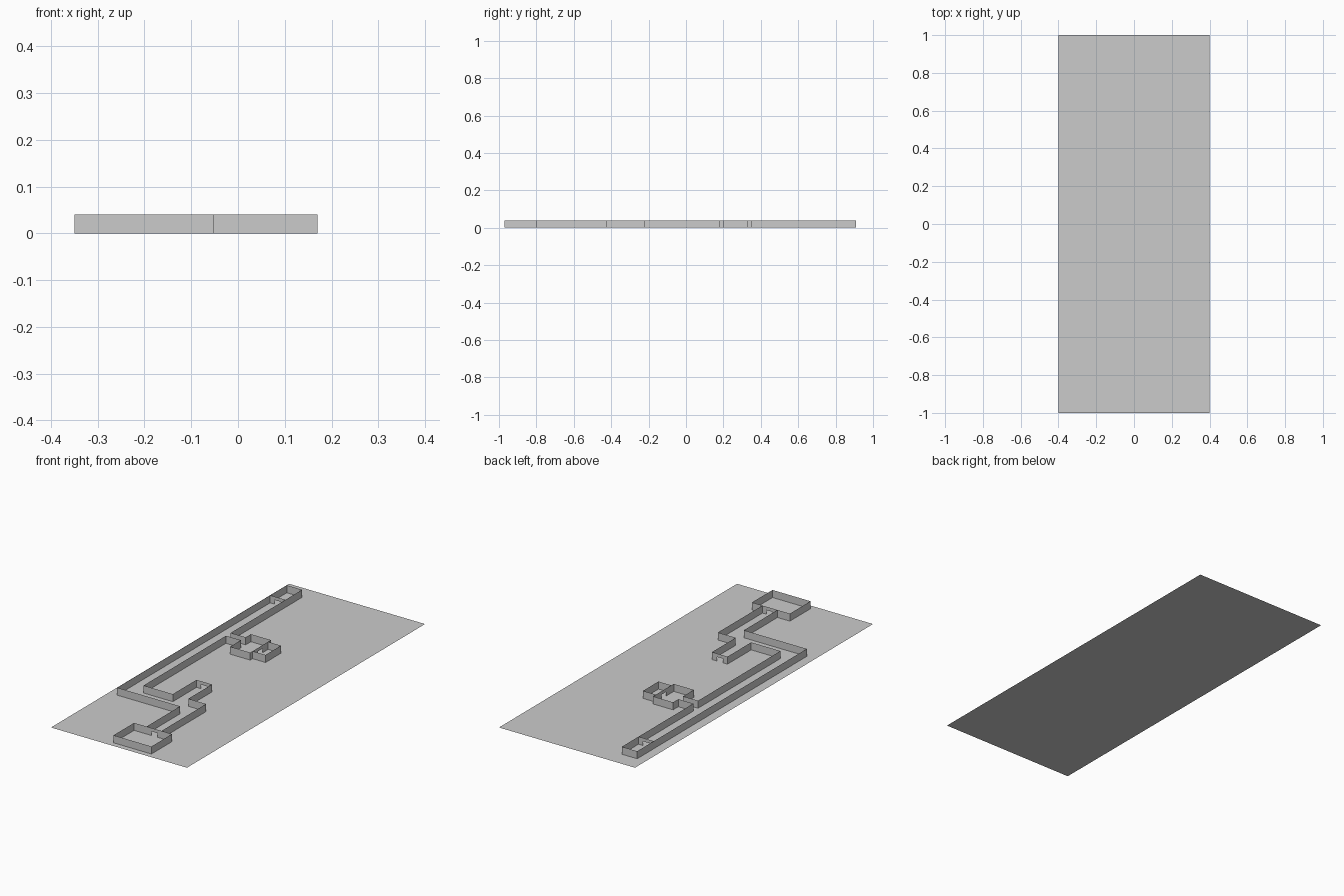
import bpy

if "Cube" in bpy.data.objects:
    bpy.data.objects.remove(bpy.data.objects["Cube"])

H = 0.04        # wall height
DOOR_W = 0.036  # doorway width
DOOR_H = 0.022  # doorway height


def make(name, verts, faces):
    me = bpy.data.meshes.new(name)
    me.from_pydata(verts, [], faces)
    me.update()
    ob = bpy.data.objects.new(name, me)
    bpy.context.collection.objects.link(ob)
    return ob


def wall(name, path):
    """Thin upright wall following a floor-plan path."""
    n = len(path)
    verts = [(x, y, 0) for x, y in path] + [(x, y, H) for x, y in path]
    make(name, verts, [(i, i + 1, i + 1 + n, i + n) for i in range(n - 1)])


def door_wall(name, a, b, c):
    """Straight wall from a to b with a doorway centred c units from a."""
    length = ((b[0] - a[0]) ** 2 + (b[1] - a[1]) ** 2) ** 0.5
    dx, dy = (b[0] - a[0]) / length, (b[1] - a[1]) / length
    lo, hi = c - DOOR_W / 2, c + DOOR_W / 2
    outline = [(0, 0), (lo, 0), (lo, DOOR_H), (hi, DOOR_H), (hi, 0),
               (length, 0), (length, H), (hi, H), (lo, H), (0, H)]
    verts = [(a[0] + dx * t, a[1] + dy * t, z) for t, z in outline]
    make(name, verts, [(0, 1, 2, 8, 9), (2, 3, 7, 8), (3, 4, 5, 6, 7)])


# Floor sheet
make("floor", [(-.4, -1, 0), (.4, -1, 0), (.4, 1, 0), (-.4, 1, 0)], [(0, 1, 2, 3)])

# Start room with a doorway into the corridor
wall("start_room_walls", [(-.053, -.797), (-.053, -.97), (.17, -.97), (.17, -.797)])
door_wall("start_room_door_wall", (-.053, -.797), (.17, -.797), .12)

# Corridor, outer side from the start room round to the far end
wall("corridor_outer_wall", [(.02, -.797), (.02, -.515), (-.35, -.515), (-.35, .91),
                             (-.26, .91), (-.26, .31), (-.172, .31)])
# Corridor, inner side with the side alcove
wall("alcove_right_wall", [(.108, -.797), (.108, -.422), (.003, -.422), (.003, -.223)])
door_wall("alcove_door_wall", (.003, -.223), (-.088, -.223), .046)
wall("corridor_inner_wall", [(-.088, -.223), (-.088, -.422), (-.26, -.422),
                             (-.26, .27), (-.172, .27)])
door_wall("end_room_door_wall", (-.35, .77), (-.26, .77), .045)

# Middle room, open to the passage, and its closet
wall("middle_room_walls_south", [(-.172, .27), (-.172, .18), (-.054, .18)])
wall("middle_room_walls_north", [(-.172, .31), (-.172, .354), (-.054, .354)])
door_wall("middle_room_door_wall", (-.054, .18), (-.054, .354), .085)
wall("closet_walls", [(-.054, .20), (.022, .20), (.022, .33), (-.054, .33)])
